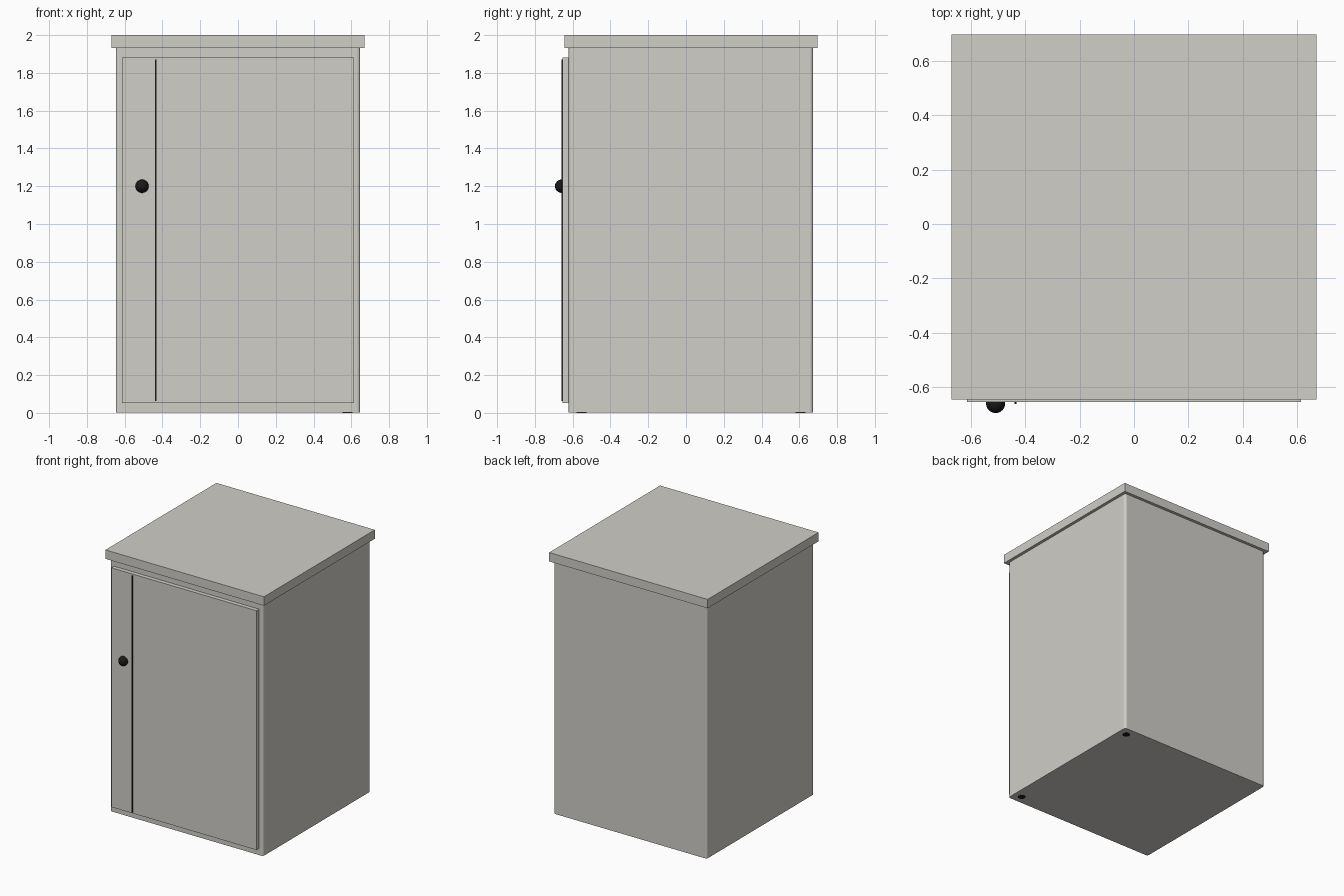
import bpy, math

if "Cube" in bpy.data.objects:
    bpy.data.objects.remove(bpy.data.objects["Cube"])

CY = 0.026  # depth centre of the cabinet shell


def material(name, rgb):
    m = bpy.data.materials.new(name)
    m.diffuse_color = (*rgb, 1)
    m.use_nodes = True
    m.node_tree.nodes["Principled BSDF"].inputs["Base Color"].default_value = m.diffuse_color
    return m


paint = material("warm_grey", (0.63, 0.62, 0.58))
black = material("black", (0.01, 0.01, 0.01))


def box(name, x, y, z, mat):
    """Box from (min, max) ranges on each axis."""
    bpy.ops.mesh.primitive_cube_add(size=1, location=[(a + b) / 2 for a, b in (x, y, z)])
    o = bpy.context.object
    o.name = name
    o.scale = [b - a for a, b in (x, y, z)]
    bpy.ops.object.transform_apply(location=False, rotation=False, scale=True)
    o.data.materials.append(mat)
    return o


# Body with rounded vertical corners
body = box("body", (-0.647, 0.647), (CY - 0.647, CY + 0.647), (0.002, 1.935), paint)
weights = body.data.attributes.new("bevel_weight_edge", 'FLOAT', 'EDGE')
for e in body.data.edges:
    a, b = (body.data.vertices[i].co for i in e.vertices)
    weights.data[e.index].value = 1.0 if abs(a.z - b.z) > 0.1 else 0.0
bevel = body.modifiers.new("corners", 'BEVEL')
bevel.limit_method = 'WEIGHT'
bevel.width = 0.016
bevel.segments = 4
bpy.ops.object.shade_smooth_by_angle(angle=math.radians(30))

# Overhanging top slab
box("top_slab", (-0.67, 0.67), (CY - 0.67, CY + 0.67), (1.932, 2.0), paint)

# Door with its vertical dark trim line
box("door", (-0.613, 0.613), (-0.653, -0.615), (0.053, 1.882), paint)
box("door_trim", (-0.439, -0.431), (-0.66, -0.65), (0.063, 1.872), black)

# Round door knob
bpy.ops.mesh.primitive_uv_sphere_add(segments=32, ring_count=16, radius=0.035,
                                     location=(-0.508, -0.659, 1.2),
                                     rotation=(math.pi / 2, 0, 0))
knob = bpy.context.object
knob.name = "door_knob"
knob.data.materials.append(black)
bpy.ops.object.shade_smooth()

# Hinge-side pads in the base
for name, side in (("front_base_pad", -1), ("back_base_pad", 1)):
    bpy.ops.mesh.primitive_cylinder_add(vertices=24, radius=0.027, depth=0.02,
                                        location=(0.58, CY + side * 0.58, 0.01))
    pad = bpy.context.object
    pad.name = name
    pad.data.materials.append(black)
    bpy.ops.object.shade_smooth_by_angle(angle=math.radians(30))
